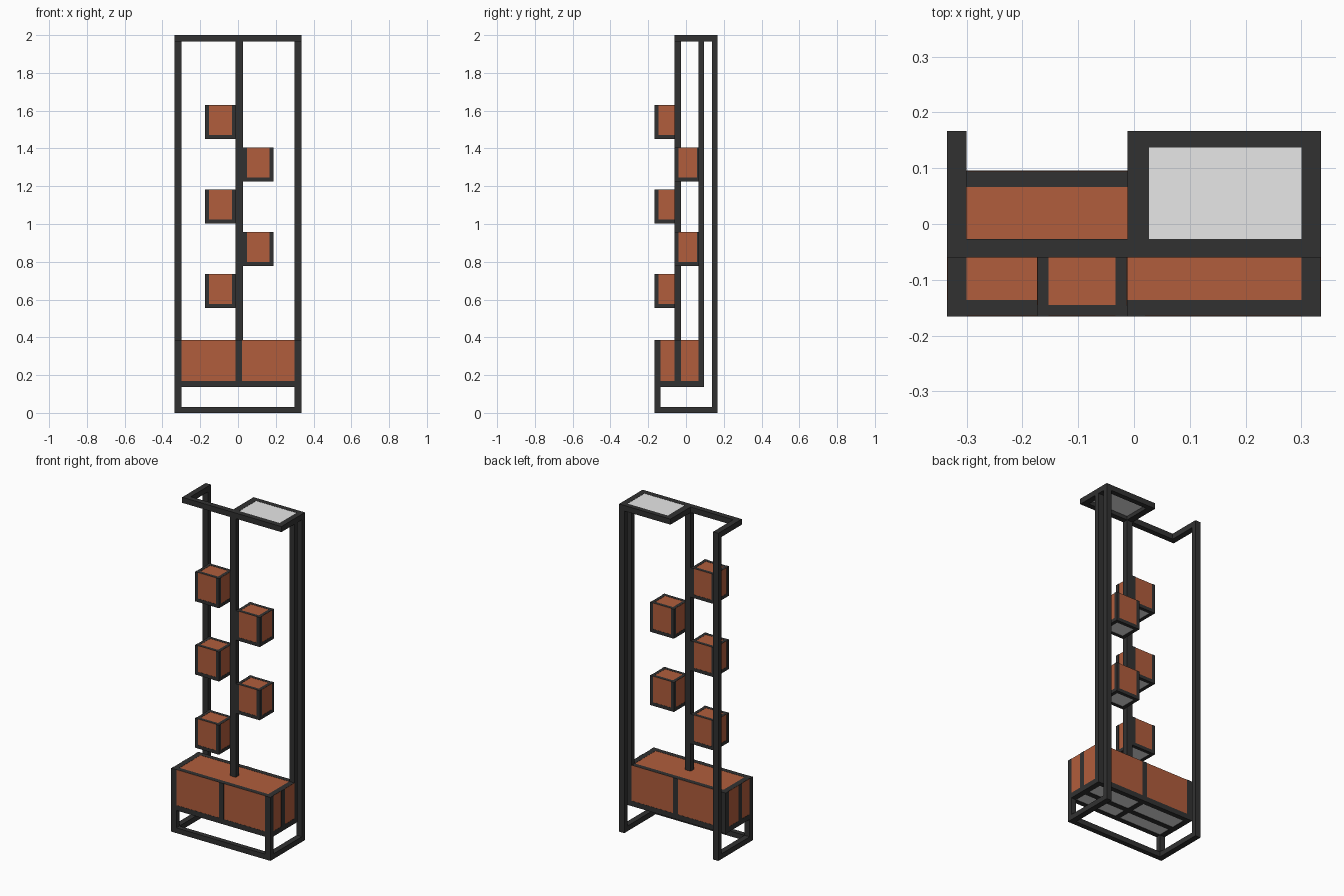
import bpy, bmesh
from mathutils import Matrix, Vector

if "Cube" in bpy.data.objects:
    bpy.data.objects.remove(bpy.data.objects["Cube"])


def material(name, rgb):
    m = bpy.data.materials.new(name)
    m.diffuse_color = (*rgb, 1)
    m.use_nodes = True
    m.node_tree.nodes["Principled BSDF"].inputs["Base Color"].default_value = m.diffuse_color
    return m


DARK = material("charcoal metal", (0.031, 0.031, 0.031))
BROWN = material("terracotta brown", (0.44, 0.11, 0.045))
GREY = material("light grey panel", (0.8, 0.8, 0.8))


def boxes(name, mat, *ranges):
    """One object made of boxes, each given as x0, x1, y0, y1, z0, z1."""
    bm = bmesh.new()
    for x0, x1, y0, y1, z0, z1 in ranges:
        centre = Vector(((x0 + x1) / 2, (y0 + y1) / 2, (z0 + z1) / 2))
        size = Matrix.Diagonal((x1 - x0, y1 - y0, z1 - z0, 1))
        bmesh.ops.create_cube(bm, size=1, matrix=Matrix.Translation(centre) @ size)
    me = bpy.data.meshes.new(name)
    bm.to_mesh(me)
    bm.free()
    me.materials.append(mat)
    ob = bpy.data.objects.new(name, me)
    bpy.context.collection.objects.link(ob)
    return ob


def body_and_rim(name, x0, x1, y0, y1, z0, z1, tx, ty):
    """Brown body nearly flush with its frame, with a dark rim on top."""
    e = 0.001
    boxes(name + "_body", BROWN, (x0 + e, x1 - e, y0 + e, y1 - e, z0, z1 - e))
    e, a, b = 0.002, z1 - 0.004, z1
    boxes(name + "_rim", DARK,
          (x0 + e, x1 - e, y0 + e, y0 + ty, a, b), (x0 + e, x1 - e, y1 - ty, y1 - e, a, b),
          (x0 + e, x0 + tx, y0 + ty, y1 - ty, a, b), (x1 - tx, x1 - e, y0 + ty, y1 - ty, a, b))


# Shared bar positions
W, I = 0.335, 0.30              # outer and inner half width
F0, F1 = -0.166, -0.136         # front bars
M0, M1 = -0.06, -0.027          # middle bars
R0, R1 = 0.066, 0.096           # rear planter bars
B0, B1 = 0.137, 0.167           # back posts
P0, P1 = -0.012, 0.027          # central pole
Z0, Z1, ZT = 0.138, 0.17, 0.387  # planter floor and rim
T0 = 1.966                      # underside of the top frame
sides = ((-W, -I, "left"), (I, W, "right"))

# Side frames: foot, back post, front leg, top arm, planter side bars
for a, b, side in sides:
    boxes(side + "_foot", DARK, (a, b, F1, B0, 0, 0.032))
    boxes(side + "_back_post", DARK, (a, b, B0, B1, 0, 2))
    boxes(side + "_front_leg", DARK, (a, b, F0, F1, 0, ZT))
    boxes(side + "_top_arm", DARK, (a, b, M1, B0, T0, 2))
    boxes(side + "_planter_rail", DARK, (a, b, F1, R1, Z0, Z1))
    boxes(side + "_planter_stile", DARK, (a, b, M0, M1, Z1, ZT))
    boxes(side + "_rear_post", DARK,
          (a, b, R0, R1, Z1, T0 if side == "right" else ZT))

# Cross bars
boxes("front_foot_rail", DARK, (-I, I, F0, F1, 0, 0.032))
for y0, y1, n in ((F0, F1, "front"), (M0, M1, "middle"), (R0, R1, "rear")):
    boxes(n + "_planter_rail", DARK, (-I, I, y0, y1, Z0, Z1))
boxes("planter_cross_rail", DARK, (P0, 0.02, F1, M0, Z0, Z1),
      (P0, 0.02, M1, R0, Z0, Z1))
boxes("front_planter_stile", DARK, (P0, 0.02, F0, F1, Z1, ZT))
boxes("rear_planter_stile", DARK, (P0, 0.02, R0, R1, Z1, ZT))

# Planter body with grey floor
body_and_rim("planter", -W, W, F0, R1, Z1, ZT, W - I, F1 - F0)
boxes("planter_floor", GREY, (-I, I, F1, R0, Z0 + 0.002, Z1))

# Pole and top frame
boxes("central_pole", DARK, (P0, P1, M0, M1, ZT, T0))
boxes("top_beam", DARK, (-W, W, M0, M1, T0, 2))
boxes("top_middle_arm", DARK, (P0, P1, M1, B0, T0, 2))
boxes("top_back_rail", DARK, (P0, I, B0, B1, T0, 2))
boxes("top_panel", GREY, (P1, I, M1, B0, 1.989, 1.999))


# Hanging pots: corner stiles, base frame, body and floor
def pot(name, x, y, z, w=0.162, d=0.138, h=0.18, t=0.021):
    xs = ((x, x + t), (x + w - t, x + w))
    ys = ((y, y + t), (y + d - t, y + d))
    bars = [(*a, *b, z, z + h) for a in xs for b in ys]
    bars += [(*a, y + t, y + d - t, z, z + t) for a in xs]
    bars += [(x + t, x + w - t, *b, z, z + t) for b in ys]
    boxes(name + "_frame", DARK, *bars)
    body_and_rim(name, x, x + w, y, y + d, z + t, z + h, t, t)
    boxes(name + "_floor", GREY, (x + t, x + w - t, y + t, y + d - t, z + 0.002, z + t))


for i in range(5):
    z = 0.555 + i * 0.2235
    if i % 2 == 0:
        pot(f"left_pot_{i}", P0 - 0.162, F0, z)
    else:
        pot(f"right_pot_{i}", P1, M0, z)
